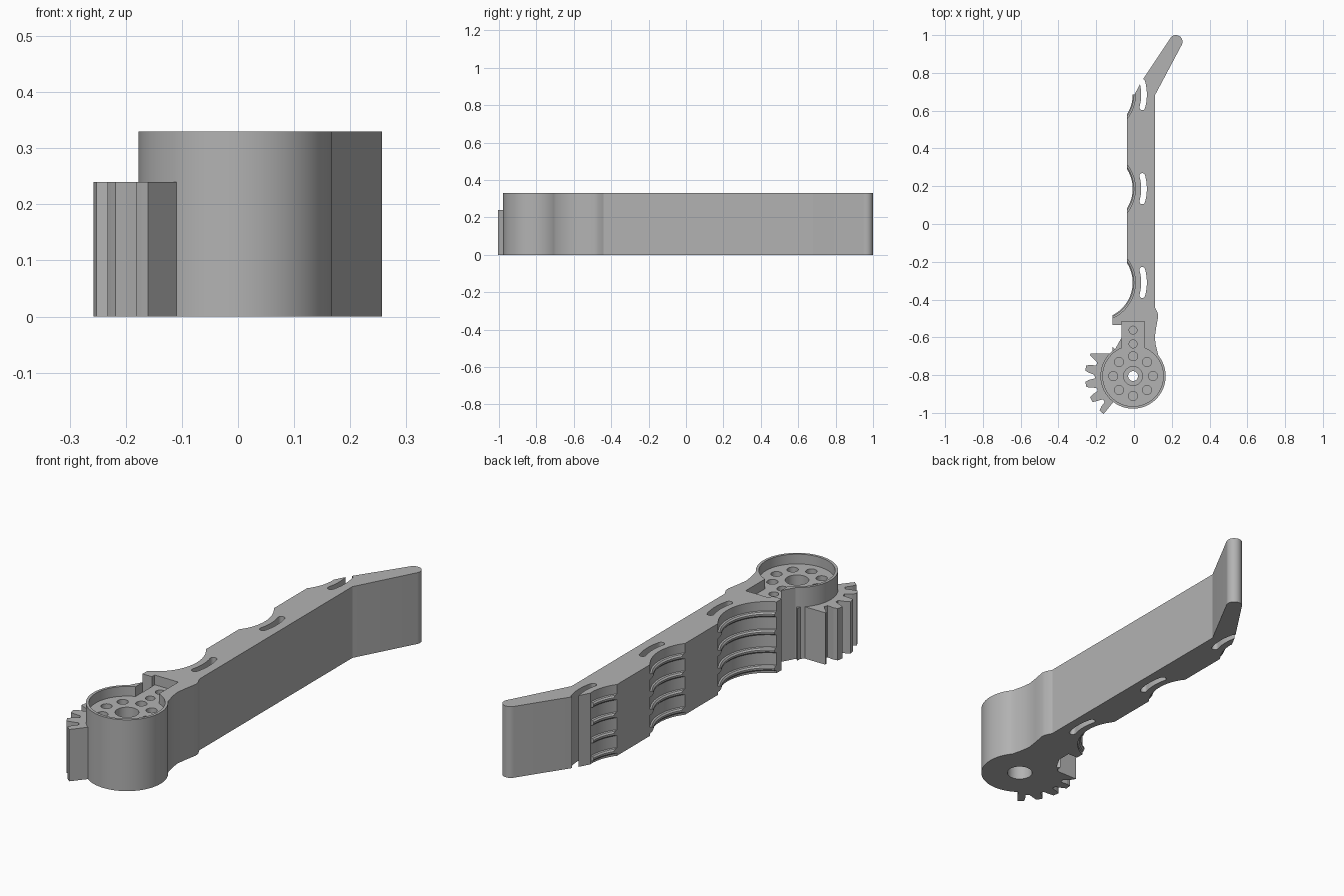
import bpy, bmesh
from math import cos, sin, acos, radians, degrees, pi

cube = bpy.data.objects.get("Cube")
if cube:
    bpy.data.objects.remove(cube, do_unlink=True)

grey = bpy.data.materials.new("plain grey")
grey.use_nodes = True
grey.diffuse_color = (0.45, 0.45, 0.45, 1)
grey.node_tree.nodes["Principled BSDF"].inputs["Base Color"].default_value = (0.45, 0.45, 0.45, 1)

HUB = (-0.005, -0.805)
HUB_R = 0.1725
HEIGHT = 0.33
FLOOR = 0.285          # floor of the horn recess
GRIP_X, GRIP_R = -0.2, 0.207
FACE_X = -0.037        # flat gripping face
GRIP_Y = (-0.31, 0.187, 0.685)


def arc(centre, r, a0, a1, n=24):
    """Points on an arc, angles in degrees."""
    return [(centre[0] + r * cos(radians(a0 + (a1 - a0) * i / n)),
             centre[1] + r * sin(radians(a0 + (a1 - a0) * i / n))) for i in range(n + 1)]


def circle(centre, r, n=32):
    return arc(centre, r, 0, 360, n)[:-1]


def make_object(name, bm):
    bmesh.ops.recalc_face_normals(bm, faces=bm.faces)
    mesh = bpy.data.meshes.new(name)
    bm.to_mesh(mesh)
    bm.free()
    mesh.materials.append(grey)
    ob = bpy.data.objects.new(name, mesh)
    bpy.context.collection.objects.link(ob)
    return ob


def prism(name, outline, z0, z1):
    """Extrude a flat outline from z0 up to z1."""
    bm = bmesh.new()
    face = bm.faces.new([bm.verts.new((x, y, z0)) for x, y in outline])
    top = bmesh.ops.extrude_face_region(bm, geom=[face])["geom"]
    bmesh.ops.translate(bm, vec=(0, 0, z1 - z0),
                        verts=[v for v in top if isinstance(v, bmesh.types.BMVert)])
    return make_object(name, bm)


def cut(target, outline, z0, z1):
    """Subtract a prism from the target and discard the cutter."""
    cutter = prism("cutter", outline, z0, z1)
    cutter.hide_render = True
    mod = target.modifiers.new("cut", "BOOLEAN")
    mod.operation, mod.solver, mod.object = "DIFFERENCE", "EXACT", cutter
    graph = bpy.context.evaluated_depsgraph_get()
    mesh = bpy.data.meshes.new_from_object(target.evaluated_get(graph))
    target.modifiers.clear()
    target.data = mesh
    bpy.data.objects.remove(cutter, do_unlink=True)


def smooth(ob):
    bpy.ops.object.select_all(action="DESELECT")
    ob.select_set(True)
    bpy.context.view_layer.objects.active = ob
    bpy.ops.object.shade_smooth_by_angle(angle=radians(25))


def end_angle(x, r):
    """Angle at which a grip arc of radius r reaches the given x."""
    return degrees(acos((x - GRIP_X) / r))


# Arm outline: hub, neck, straight back, bent tip, scalloped gripping side
HOOK_X = -0.115
outline = arc(HUB, HUB_R, 123, 399, 64)
outline += [(0.115, -0.64), (0.11, -0.60), (0.117, -0.55), (0.128, -0.49), (0.125, -0.47),
            (0.11, -0.44), (0.11, 0.68)]
outline += arc((0.222, 0.965), 0.035, -27, 147, 16)
outline += [(0.037, 0.75), (0.005, 0.69)]
edge = end_angle(FACE_X, GRIP_R)
spans = []
for i, y in reversed(list(enumerate(GRIP_Y))):
    upper = 0 if i == 2 else edge
    lower = end_angle(HOOK_X, GRIP_R) if i == 0 else edge
    outline += arc((GRIP_X, y), GRIP_R, upper, -lower)
outline += [(HOOK_X, -0.535), (-0.065, -0.535), (-0.065, -0.60)]
arm = prism("gripper_arm", outline, 0, HEIGHT)

# Curved slots through the arm beside each grip
for y in GRIP_Y:
    c = (GRIP_X, y)
    a = 15.5
    ends = [(GRIP_X + 0.253 * cos(radians(s * a)), y + 0.253 * sin(radians(s * a))) for s in (1, -1)]
    slot = arc(c, 0.268, -a, a, 12) + arc(ends[0], 0.015, a, a + 180, 8)[1:-1]
    slot += arc(c, 0.238, a, -a, 12) + arc(ends[1], 0.015, 180 - a, 360 - a, 8)[1:-1]
    cut(arm, slot, -0.1, 0.5)

# Horn recess: round pocket joined to a rectangular one in the neck
half = 0.06
a = degrees(acos(half / 0.16))
pocket = arc(HUB, 0.16, 180 - a, 360 + a, 64)
pocket += [(HUB[0] + half, -0.515), (HUB[0] - half - 0.001, -0.515)]
cut(arm, pocket, FLOOR, 0.5)

# Shaft hole with a wider bore above and below
cut(arm, circle(HUB, 0.026), -0.1, 0.5)
cut(arm, circle(HUB, 0.05), 0.23, 0.5)
cut(arm, circle(HUB, 0.056), -0.1, 0.19)

# Blind screw holes: a ring of eight and two in the neck
holes = [(p, 0.024) for p in circle(HUB, 0.105, 8)]
holes += [((HUB[0], y), 0.021) for y in (-0.635, -0.562)]
for centre, r in holes:
    cut(arm, circle(centre, r, 24), 0.235, 0.5)
smooth(arm)

# Gear segment: four full teeth and a squared end stop
gear = [(-0.1, -0.665), (HOOK_X, -0.65), (HOOK_X, -0.685), (-0.234, -0.685)]
gear += arc(HUB, 0.254, 152.5, 154, 1)
for k in range(1, 5):
    mid = 151 + 19.5 * k
    gear += arc(HUB, 0.203, mid - 11.5, mid - 6.5, 1)
    gear += arc(HUB, 0.235, mid - 5, mid - 5, 1)[:1]
    gear += arc(HUB, 0.254, mid - 3.2, mid + 3.2, 2)
    if k < 4:
        gear += arc(HUB, 0.235, mid + 5, mid + 5, 1)[:1]
gear += [(-0.105, -0.937)] + arc(HUB, 0.14, 232, 128, 16)
prism("gear_segment", gear, 0, 0.24)


# Raised ribs running round each grip
def rib(name, y, z, up, down):
    bm = bmesh.new()
    profile = [(0.212, 0.014), (0.199, 0.011), (0.193, 0.004), (0.193, -0.004),
               (0.199, -0.011), (0.212, -0.014)]
    n = 24
    rows = []
    for r, dz in profile:
        a1 = 0 if up is None else end_angle(up, r)
        pts = arc((GRIP_X, y), r, -end_angle(down, r), a1, n)
        rows.append([bm.verts.new((px, py, z + dz)) for px, py in pts])
    m = len(rows)
    for i in range(m):
        lo, hi = rows[i], rows[(i + 1) % m]
        for j in range(n):
            bm.faces.new((lo[j], lo[j + 1], hi[j + 1], hi[j]))
    bm.faces.new([row[0] for row in rows])
    bm.faces.new([row[-1] for row in rows])
    smooth(make_object(name, bm))


for i, y in enumerate(GRIP_Y):
    for level in range(4):
        rib("grip_rib", y, 0.025 + 0.083 * level, None if i == 2 else FACE_X,
            HOOK_X if i == 0 else FACE_X)
